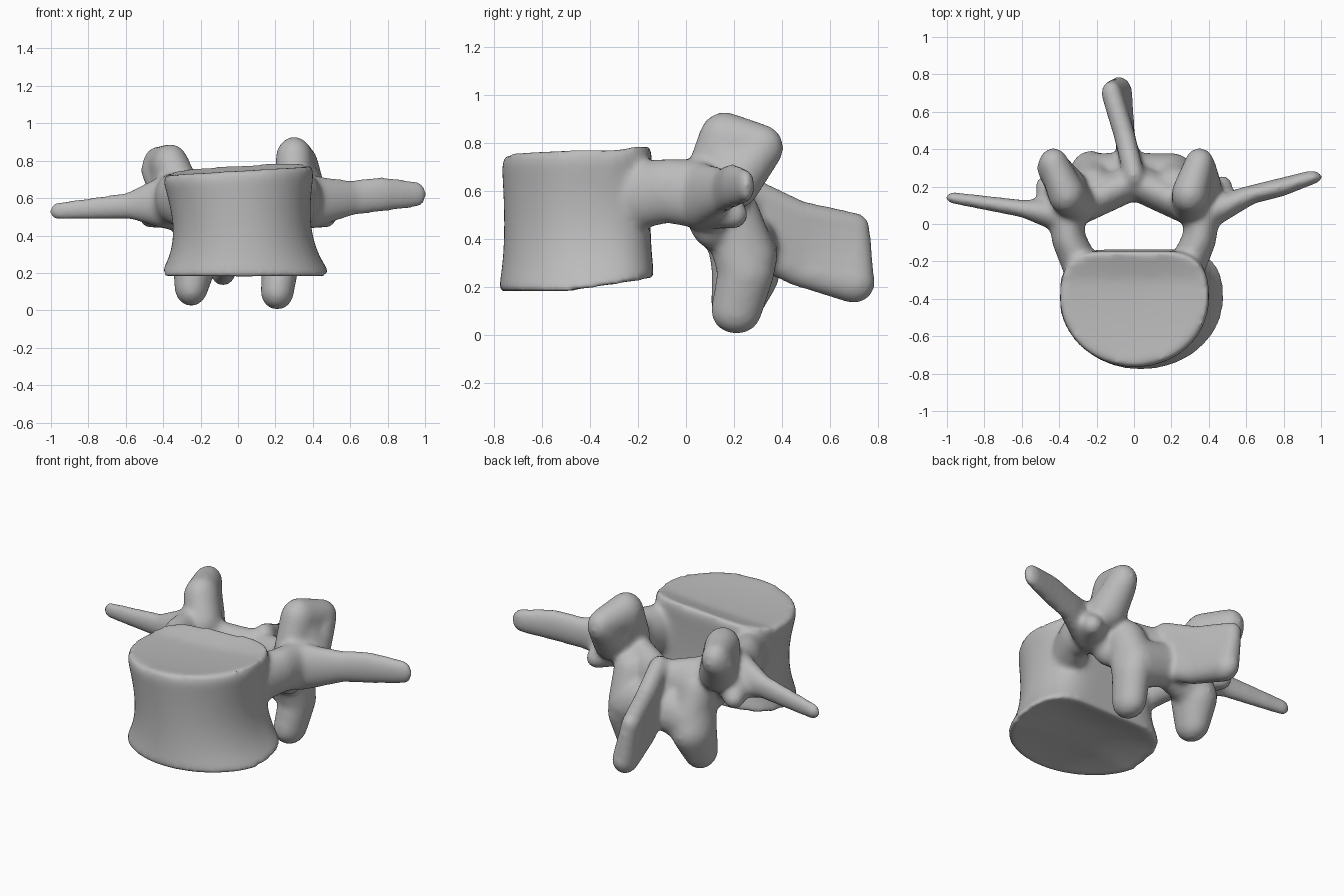
import bpy, bmesh
from math import sin, cos, pi, copysign
from mathutils import Matrix

SIDES = 64
RIGHT, LEFT = -1, 1

cube = bpy.data.objects.get("Cube")
if cube:
    bpy.data.objects.remove(cube, do_unlink=True)

grey = (0.5, 0.5, 0.5, 1)
bone = bpy.data.materials.new("bone_grey")
bone.use_nodes = True
bone.diffuse_color = grey
bone.node_tree.nodes["Principled BSDF"].inputs["Base Color"].default_value = grey

bm = bmesh.new()


def limb(*blobs, shape=(1, 1, 1)):
    """Skin each neighbouring pair of ellipsoids (x, y, z, radius)."""
    for pair in zip(blobs, blobs[1:]):
        part = bmesh.new()
        for x, y, z, radius in pair:
            place = Matrix.Translation((x, y, z)) @ Matrix.Diagonal((*shape, 1))
            bmesh.ops.create_icosphere(part, subdivisions=3, radius=radius, matrix=place)
        hull = bmesh.ops.convex_hull(part, input=part.verts)
        inside = [g for g in hull["geom_interior"] if isinstance(g, bmesh.types.BMVert)]
        bmesh.ops.delete(part, geom=inside, context="VERTS")
        piece = bpy.data.meshes.new("piece")
        part.to_mesh(piece)
        part.free()
        bm.from_mesh(piece)
        bpy.data.meshes.remove(piece)


def body_ring(level, inset):
    """Ring rounded at the front and squarer behind, narrow at mid height."""
    swing = 2 * level - 1
    width = 0.9 + (0.16 - 0.06 * swing) * swing ** 2
    depth = 1 + (width - 1) / 3
    verts = []
    for i in range(SIDES):
        angle = 2 * pi * i / SIDES
        c, s = cos(angle), sin(angle)
        if s < 0:
            x, y = c, 0.37 * s
        else:
            x, y = copysign(abs(c) ** 0.7, c), 0.29 * s ** 0.7 - 0.03 * s ** 8
        x = 0.41 * x * width * inset + 0.04 * (1 - level)
        y = y * depth * inset - 0.4
        low = 0.17 + 0.15 * max(0, y + 0.5)
        high = 0.75 + 0.06 * x + 0.2 * max(0, y + 0.3)
        dish = (1 - inset ** 2) * (0.06 * (1 - level) - 0.02 * level)
        verts.append(bm.verts.new((x, y, low + (high - low) * level + dish)))
    return verts


# Vertebral body with rounded rims and dished end plates
insets = (0.2, 0.4, 0.6, 0.8, 0.9, 0.96)
stations = [(0, k) for k in insets]
stations += [(0.04 + 0.08 * i, 1) for i in range(12)]
stations += [(1, k) for k in reversed(insets)]
rings = [body_ring(level, inset) for level, inset in stations]
for lower, upper in zip(rings, rings[1:]):
    for i in range(SIDES):
        j = (i + 1) % SIDES
        bm.faces.new((lower[i], lower[j], upper[j], upper[i]))
bm.faces.new(rings[0][::-1])
bm.faces.new(rings[-1])

for side in (RIGHT, LEFT):
    # Pedicle
    limb((side * 0.27, -0.26, 0.57, 0.11), (side * 0.35, -0.08, 0.6, 0.1),
         (side * 0.37, 0.1, 0.58, 0.11), shape=(0.9, 1, 1.35))
    # Lamina: upper bar and the sloping plate behind it
    limb((side * 0.28, 0.1, 0.52, 0.1), (0, 0.23, 0.46, 0.1), shape=(0.9, 1, 1.6))
    limb((side * 0.2, 0.27, 0.32, 0.11), (0, 0.28, 0.38, 0.1), shape=(1, 1, 1.3))
    limb((side * 0.21, 0.27, 0.32, 0.11), (side * 0.22, 0.2, 0.5, 0.11))
    # Accessory process
    limb((side * 0.4, 0.1, 0.55, 0.11), (side * 0.47, 0.2, 0.5, 0.06))
    # Upper joint process, leaning outward and back
    crown = side * 0.33 - 0.03
    heel = side * 0.39 - 0.04
    limb((side * 0.3, 0.1, 0.64, 0.1),
         (crown, 0.16, 0.79 + 0.02 * side, 0.1),
         (heel, 0.32, 0.78, 0.08), shape=(1, 1.1, 1.2))
    limb((heel, 0.3, 0.75, 0.09), (side * 0.36, 0.2, 0.63, 0.11), (crown, 0.16, 0.78, 0.1))
    # Lower joint process, the right one wider
    girth = 0.11 - 0.01 * side
    limb((side * 0.22, 0.2, 0.45, 0.1), (side * 0.23, 0.25, 0.26, girth),
         (side * 0.23 - 0.02, 0.21, 0.11 - 0.01 * side, 0.09), shape=(1, 1.2, 1.1))

# Transverse processes, the left one broader
limb((-0.38, 0.05, 0.58, 0.12), (-0.58, 0.08, 0.56, 0.06), (-0.97, 0.14, 0.53, 0.04),
     shape=(1, 0.8, 1.2))
limb((0.38, 0.05, 0.58, 0.12), (0.6, 0.15, 0.6, 0.08), (0.76, 0.19, 0.62, 0.08),
     (0.95, 0.25, 0.62, 0.06), shape=(1, 0.6, 1.2))

# Spinous process: a blade swept back and to the right, thicker below
for step in range(-2, 3):
    rise = step / 18
    limb((0, 0.26, 0.48 + rise, 0.07), (-0.05, 0.47, 0.38 + rise, 0.07),
         (-0.1 - 0.01 * step, 0.7, 0.33 + rise, 0.08 - 0.005 * step), shape=(0.8, 1, 1))

bmesh.ops.recalc_face_normals(bm, faces=bm.faces)
mesh = bpy.data.meshes.new("vertebra")
bm.to_mesh(mesh)
bm.free()
mesh.materials.append(bone)
vertebra = bpy.data.objects.new("vertebra", mesh)
bpy.context.collection.objects.link(vertebra)
bpy.context.view_layer.objects.active = vertebra
vertebra.select_set(True)

# Fuse the parts into one soft surface
fuse = vertebra.modifiers.new("fuse", "REMESH")
fuse.mode = "VOXEL"
fuse.voxel_size = 0.014
soften = vertebra.modifiers.new("soften", "SMOOTH")
soften.iterations = 20
for modifier in (fuse.name, soften.name):
    bpy.ops.object.modifier_apply(modifier=modifier)
bpy.ops.object.shade_smooth()
